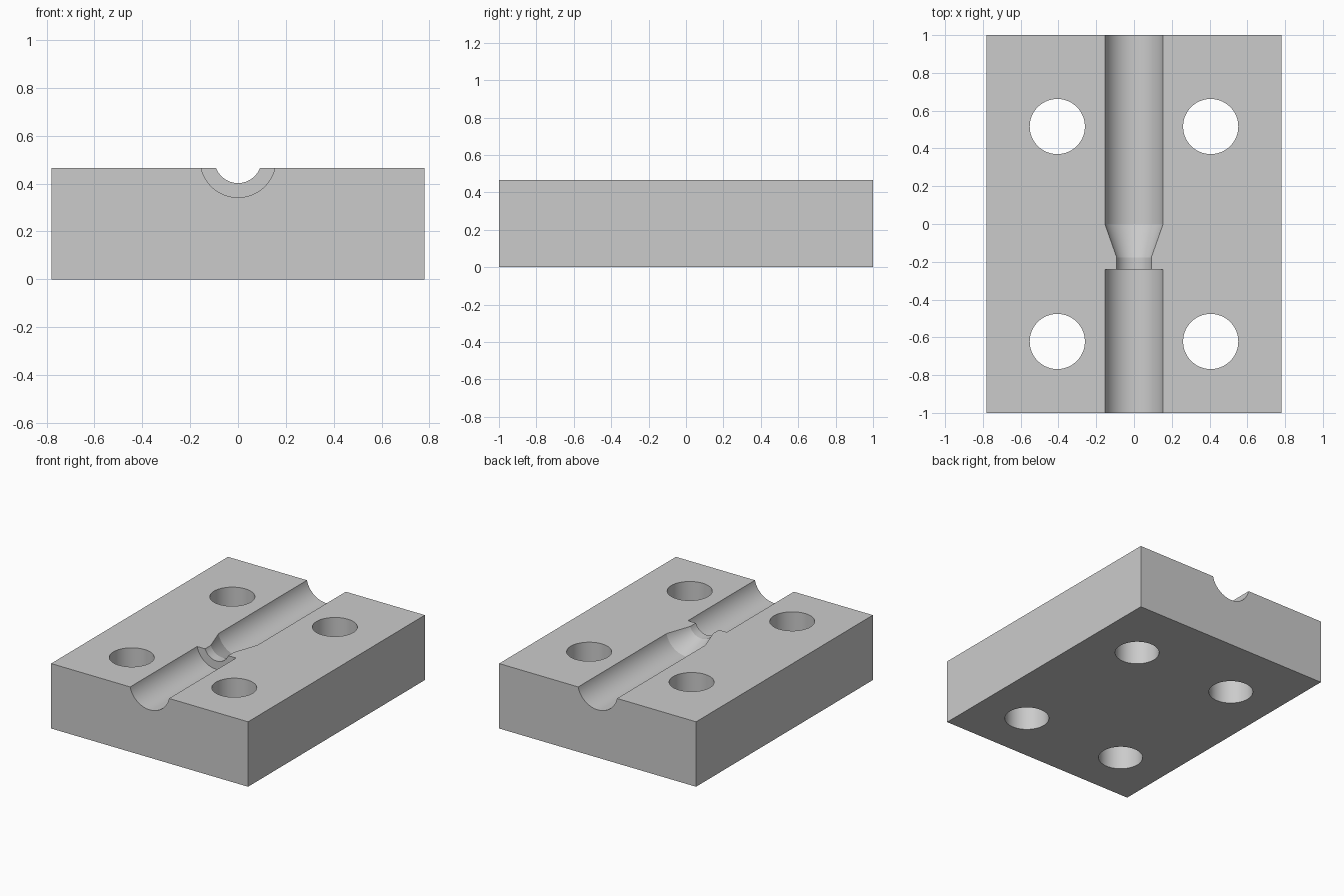
import bpy
import bmesh
import math

cube = bpy.data.objects.get("Cube")
if cube:
    bpy.data.objects.remove(cube, do_unlink=True)

WIDTH, LENGTH, HEIGHT = 1.56, 2.0, 0.465
AXIS_Z = 0.5  # the channel axis lies just above the top face
SEGMENTS = 96

grey = bpy.data.materials.new("plain_grey")
grey.use_nodes = True
colour = (0.6, 0.6, 0.6, 1)
grey.diffuse_color = colour
grey.node_tree.nodes["Principled BSDF"].inputs["Base Color"].default_value = colour


def add_object(name, bm):
    bmesh.ops.recalc_face_normals(bm, faces=bm.faces)
    mesh = bpy.data.meshes.new(name)
    bm.to_mesh(mesh)
    bm.free()
    mesh.materials.append(grey)
    obj = bpy.data.objects.new(name, mesh)
    bpy.context.collection.objects.link(obj)
    return obj


def revolved(name, profile):
    """Solid turned around z from (radius, height) points."""
    bm = bmesh.new()
    rings = []
    for r, h in profile:
        rings.append([bm.verts.new((r * math.cos(a), r * math.sin(a), h))
                      for a in (math.tau * i / SEGMENTS for i in range(SEGMENTS))])
    for low, high in zip(rings, rings[1:]):
        for i in range(SEGMENTS):
            j = (i + 1) % SEGMENTS
            bm.faces.new((low[i], low[j], high[j], high[i]))
    bm.faces.new(rings[0])
    bm.faces.new(rings[-1])
    return add_object(name, bm)


def cut(target, cutter):
    cutter.hide_render = True
    mod = target.modifiers.new("cut", 'BOOLEAN')
    mod.operation = 'DIFFERENCE'
    mod.solver = 'EXACT'
    mod.object = cutter
    bpy.context.view_layer.objects.active = target
    bpy.ops.object.modifier_apply(modifier=mod.name)
    bpy.data.objects.remove(cutter, do_unlink=True)


# Block
bm = bmesh.new()
bmesh.ops.create_cube(bm, size=1)
bmesh.ops.scale(bm, vec=(WIDTH, LENGTH, HEIGHT), verts=bm.verts)
bmesh.ops.translate(bm, vec=(0, 0, HEIGHT / 2), verts=bm.verts)
block = add_object("mould_block", bm)

# Stepped channel with a tapered neck, running front to back
channel = revolved("channel_cutter", [
    (0.158, -1.1), (0.158, -0.242), (0.098, -0.242),
    (0.098, -0.177), (0.158, 0), (0.158, 1.1)])
channel.rotation_euler.x = -math.pi / 2
channel.location.z = AXIS_Z
cut(block, channel)

# Four through holes
for x in (-0.406, 0.406):
    for y in (-0.622, 0.516):
        hole = revolved("hole_cutter", [(0.146, -0.1), (0.146, HEIGHT + 0.1)])
        hole.location = (x, y, 0)
        cut(block, hole)

# Smooth bores, crisp edges
bpy.ops.object.select_all(action='DESELECT')
block.select_set(True)
bpy.context.view_layer.objects.active = block
bpy.ops.object.shade_smooth_by_angle(angle=math.radians(12))
